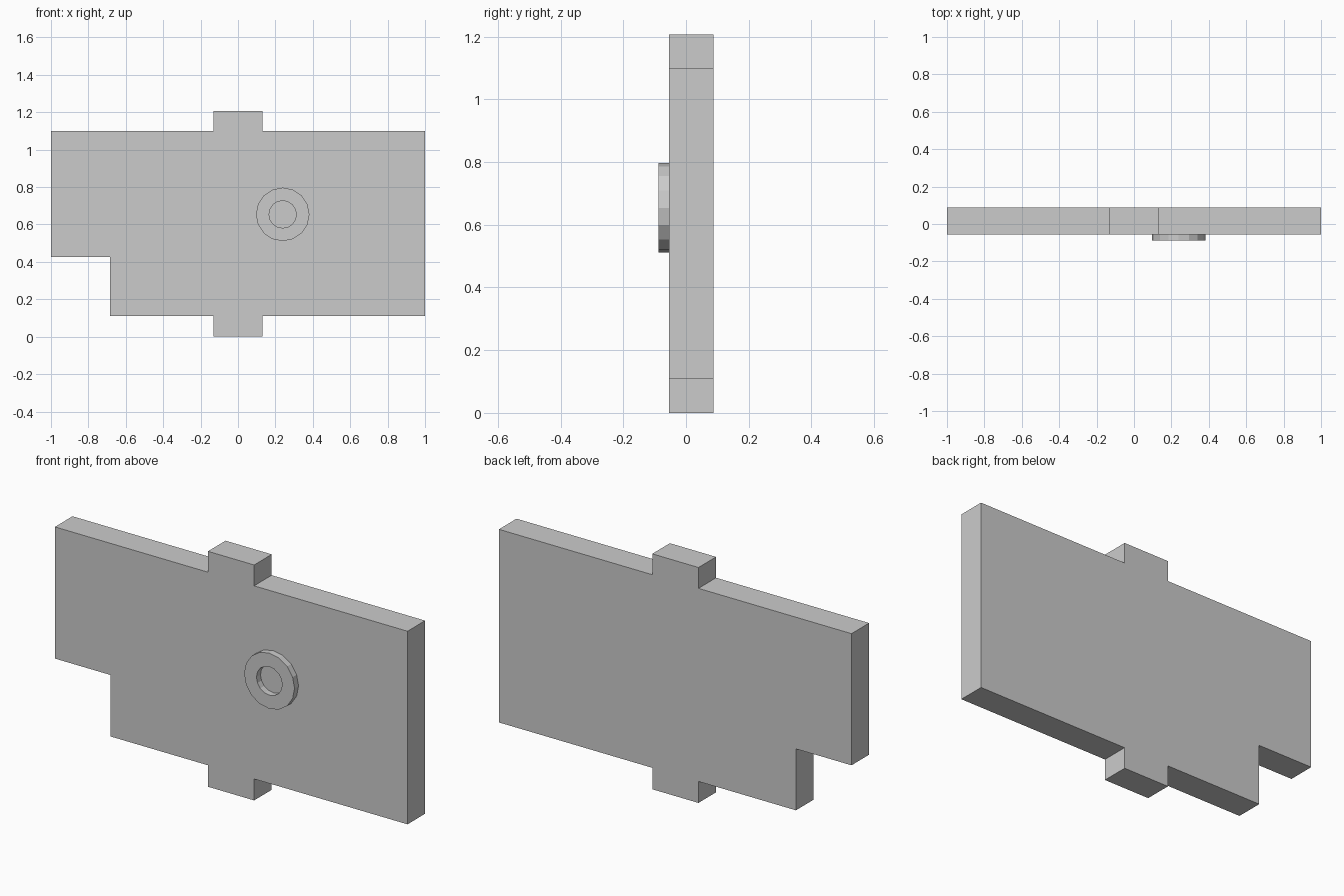
import bpy, bmesh, math
from mathutils import Vector

if "Cube" in bpy.data.objects:
    bpy.data.objects.remove(bpy.data.objects["Cube"])

FRONT, PLATE_FRONT, BACK = -0.0875, -0.055, 0.0875


def make_object(name, bm):
    bmesh.ops.recalc_face_normals(bm, faces=bm.faces)
    mesh = bpy.data.meshes.new(name)
    bm.to_mesh(mesh)
    bm.free()
    ob = bpy.data.objects.new(name, mesh)
    bpy.context.collection.objects.link(ob)
    return ob


def extrude_profile(name, points, y0, y1):
    bm = bmesh.new()
    face = bm.faces.new([bm.verts.new((x, y0, z)) for x, z in points])
    new = bmesh.ops.extrude_face_region(bm, geom=[face], use_keep_orig=True)["geom"]
    verts = [v for v in new if isinstance(v, bmesh.types.BMVert)]
    bmesh.ops.translate(bm, verts=verts, vec=Vector((0, y1 - y0, 0)))
    return make_object(name, bm)


def washer(name, x, z, r_out, r_in, y0, y1, sides):
    bm = bmesh.new()
    section = [(r_out, y0), (r_out, y1), (r_in, y1), (r_in, y0)]
    rings = []
    for i in range(sides):
        a = 2 * math.pi * i / sides
        rings.append([bm.verts.new((x + r * math.cos(a), y, z + r * math.sin(a)))
                      for r, y in section])
    for i in range(sides):
        a, b = rings[i], rings[(i + 1) % sides]
        for j in range(4):
            k = (j + 1) % 4
            bm.faces.new((a[j], a[k], b[k], b[j]))
    return make_object(name, bm)


# Door panel with hinge tabs above and below and a notched lower corner
outline = [(-1, 0.425), (-0.685, 0.425), (-0.685, 0.11), (-0.132, 0.11),
           (-0.132, 0), (0.13, 0), (0.13, 0.11), (1, 0.11),
           (1, 1.10), (0.13, 1.10), (0.13, 1.207), (-0.132, 1.207),
           (-0.132, 1.10), (-1, 1.10)]
extrude_profile("panel", outline, PLATE_FRONT, BACK)

# Raised ring on the front
washer("front_ring", 0.239, 0.654, 0.143, 0.073, FRONT, PLATE_FRONT, 16)
